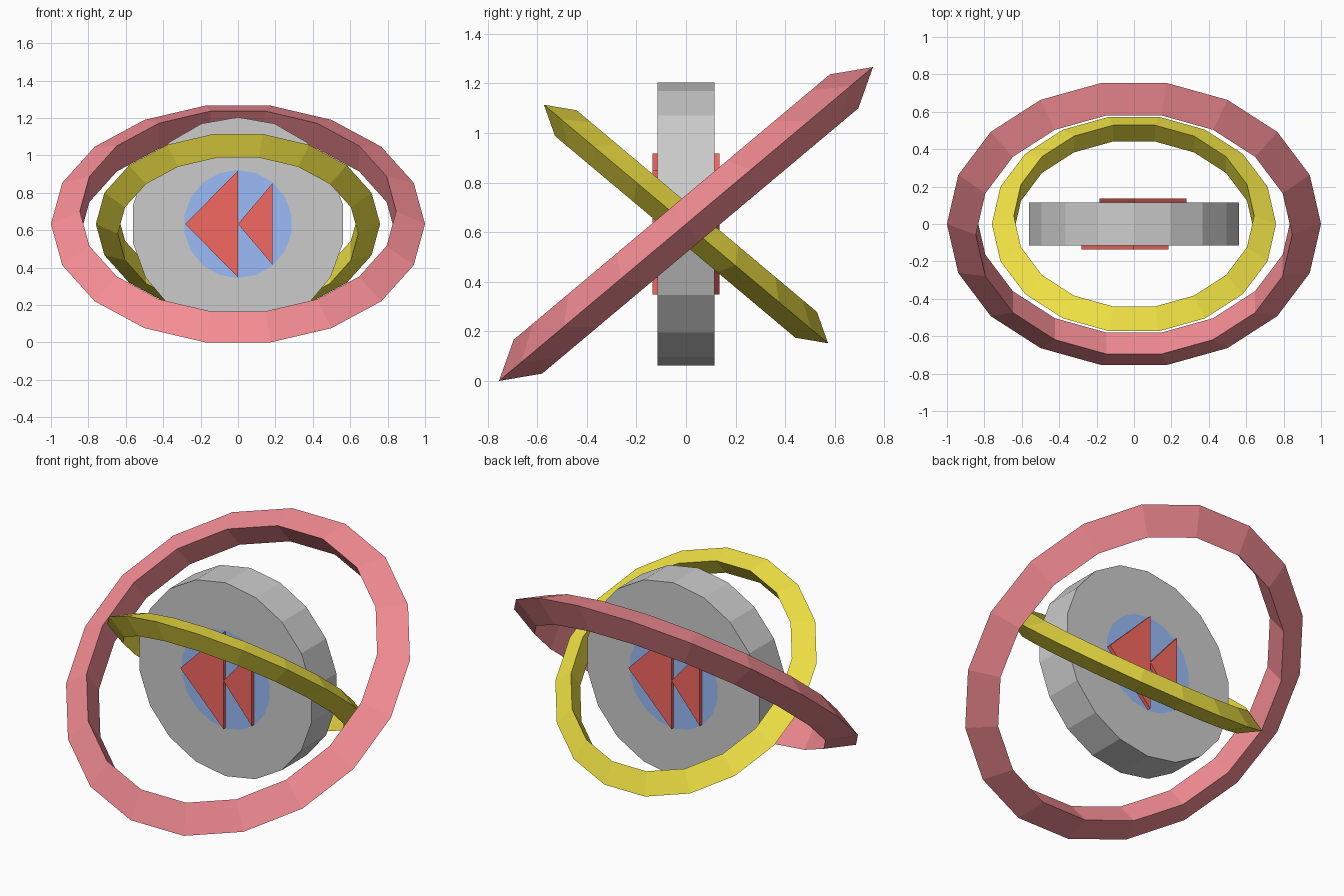
import bpy, bmesh
from math import radians, cos

if "Cube" in bpy.data.objects:
    bpy.data.objects.remove(bpy.data.objects["Cube"])

CZ = 0.633       # centre height
SIDES = 18
HALF = 0.115     # half depth of the hub


def material(name, rgb):
    m = bpy.data.materials.new(name)
    m.diffuse_color = (*rgb, 1)
    m.use_nodes = True
    m.node_tree.nodes["Principled BSDF"].inputs["Base Color"].default_value = m.diffuse_color
    return m


grey = material("grey", (0.8, 0.8, 0.8))
blue = material("blue", (0.32, 0.50, 0.93))
red = material("red", (0.91, 0.14, 0.12))
ring_red = material("ring_red", (0.92, 0.27, 0.30))
yellow = material("yellow", (0.90, 0.78, 0.06))


# Tilted rings with a three-sided cross-section
def ring(name, outer, tilt, mat):
    minor = outer * 0.103
    bpy.ops.mesh.primitive_torus_add(
        major_segments=SIDES, minor_segments=3,
        major_radius=outer - minor, minor_radius=minor,
        location=(0, 0, CZ), rotation=(radians(tilt), 0, 0))
    ob = bpy.context.object
    ob.name = name
    ob.data.materials.append(mat)


ring("outer_ring", 1.0, 40, ring_red)
ring("inner_ring", 0.76, -40, yellow)

# Hub disc with a flush blue circle inset in each face
R = 0.571
bpy.ops.mesh.primitive_cylinder_add(
    vertices=SIDES, radius=R, depth=2 * HALF,
    location=(0, 0, CZ), rotation=(radians(90), 0, 0))
hub = bpy.context.object
hub.name = "hub_disc"
hub.data.materials.append(grey)
hub.data.materials.append(blue)
bm = bmesh.new()
bm.from_mesh(hub.data)
caps = [f for f in bm.faces if len(f.verts) == SIDES]
bmesh.ops.inset_individual(bm, faces=caps,
                           thickness=R / 2 * cos(radians(180 / SIDES)))
for f in caps:
    f.material_index = 1
bm.to_mesh(hub.data)
bm.free()


# Raised triangles pointing sideways, repeated on the back by a half turn
def triangle(name, tip_x, base_x, half_height, turn):
    bm = bmesh.new()
    pts = [(tip_x, 0), (base_x, -half_height), (base_x, half_height)]
    face = bm.faces.new([bm.verts.new((x, -HALF, z)) for x, z in pts])
    ext = bmesh.ops.extrude_face_region(bm, geom=[face])
    verts = [g for g in ext["geom"] if isinstance(g, bmesh.types.BMVert)]
    bmesh.ops.translate(bm, verts=verts, vec=(0, -0.021, 0))
    bmesh.ops.recalc_face_normals(bm, faces=bm.faces)
    me = bpy.data.meshes.new(name)
    bm.to_mesh(me)
    bm.free()
    me.materials.append(red)
    ob = bpy.data.objects.new(name, me)
    ob.location.z = CZ
    ob.rotation_euler.z = radians(turn)
    bpy.context.collection.objects.link(ob)


for side, turn in (("front", 0), ("back", 180)):
    triangle(side + "_large_triangle", -0.282, 0, 0.285, turn)
    triangle(side + "_small_triangle", 0, 0.185, 0.218, turn)
